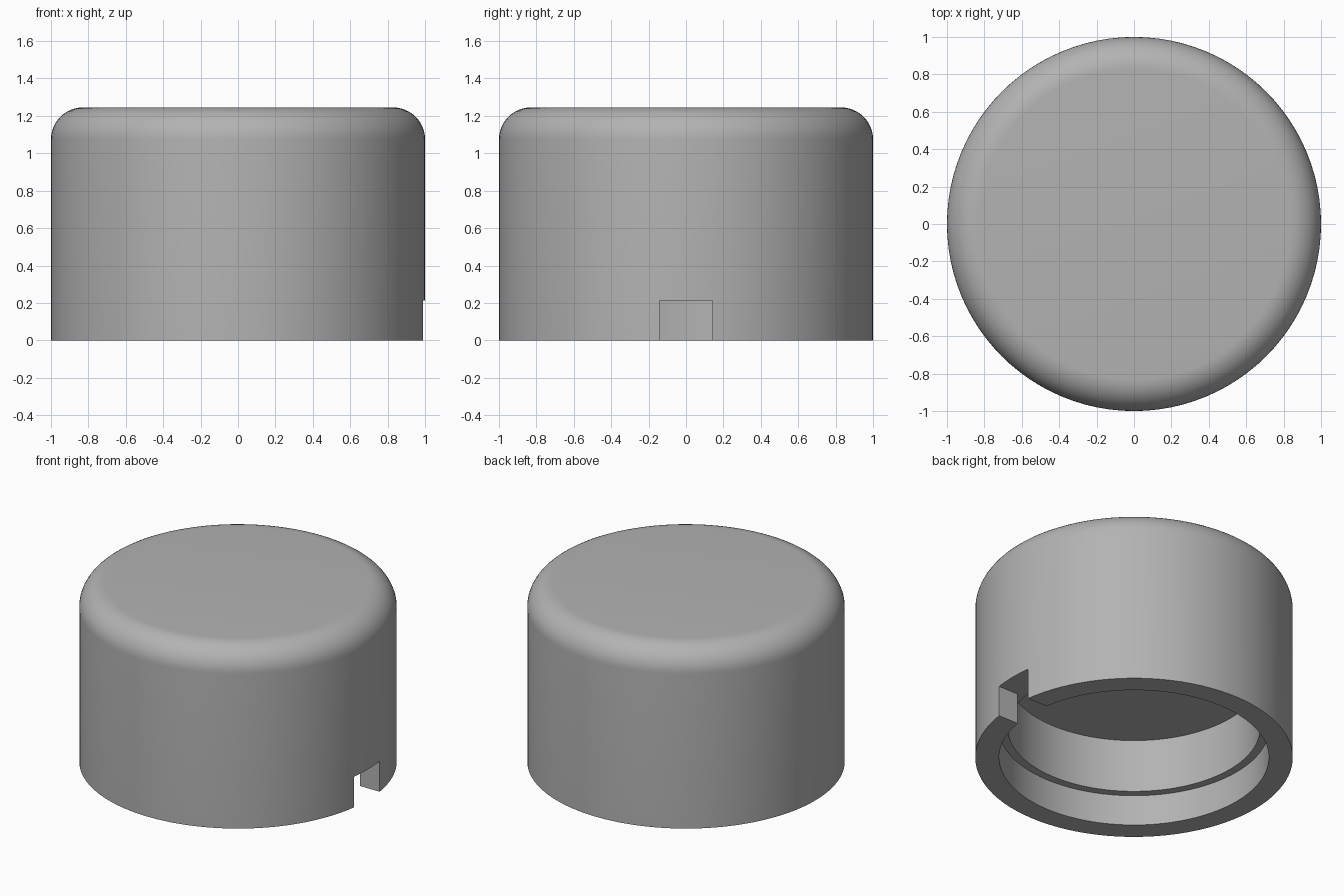
import bpy
import bmesh
import math
from mathutils import Matrix, Vector

default = bpy.data.objects.get("Cube")
if default:
    bpy.data.objects.remove(default, do_unlink=True)

HEIGHT = 1.245
FILLET = 0.17
STEP_Z = 0.213      # height of the inner ledge and of the notch
MOUTH_R = 0.85
BORE_R = 0.795
CEILING_Z = 0.582
SEGMENTS = 96

grey = bpy.data.materials.new("plain grey")
grey.use_nodes = True
colour = (0.45, 0.45, 0.45, 1)
grey.diffuse_color = colour
grey.node_tree.nodes["Principled BSDF"].inputs["Base Color"].default_value = colour


def make_object(name, bm):
    bmesh.ops.recalc_face_normals(bm, faces=bm.faces)
    mesh = bpy.data.meshes.new(name)
    bm.to_mesh(mesh)
    bm.free()
    mesh.materials.append(grey)
    obj = bpy.data.objects.new(name, mesh)
    bpy.context.collection.objects.link(obj)
    return obj


# Cap profile: ceiling, stepped bore, rim, outer wall, rounded shoulder
profile = [(BORE_R, CEILING_Z), (BORE_R, STEP_Z), (MOUTH_R, STEP_Z),
           (MOUTH_R, 0), (1, 0)]
for i in range(13):
    a = math.radians(90 * i / 12)
    profile.append((1 - FILLET + FILLET * math.cos(a),
                    HEIGHT - FILLET + FILLET * math.sin(a)))

# Revolve the profile; flat discs close the ceiling and the top
bm = bmesh.new()
rings = []
for r, z in profile:
    rings.append([bm.verts.new((r * math.cos(t), r * math.sin(t), z))
                  for t in (math.tau * k / SEGMENTS for k in range(SEGMENTS))])
for low, high in zip(rings, rings[1:]):
    for k in range(SEGMENTS):
        n = (k + 1) % SEGMENTS
        bm.faces.new((low[k], low[n], high[n], high[k]))
bm.faces.new(rings[0])
bm.faces.new(rings[-1])
cap = make_object("cap", bm)

# Notch through the skirt on the +x side
bm = bmesh.new()
bmesh.ops.create_cube(bm, size=1, matrix=Matrix.LocRotScale(
    Vector((1.01, 0, STEP_Z / 2 - 0.1)), None, Vector((0.38, 0.284, STEP_Z + 0.2))))
cutter = make_object("notch_cutter", bm)
cutter.hide_render = True

cut = cap.modifiers.new("notch", "BOOLEAN")
cut.operation = "DIFFERENCE"
cut.solver = "EXACT"
cut.object = cutter

bpy.ops.object.select_all(action="DESELECT")
cap.select_set(True)
bpy.context.view_layer.objects.active = cap
bpy.ops.object.modifier_apply(modifier=cut.name)
bpy.data.objects.remove(cutter, do_unlink=True)
bpy.ops.object.shade_smooth_by_angle(angle=math.radians(30))
